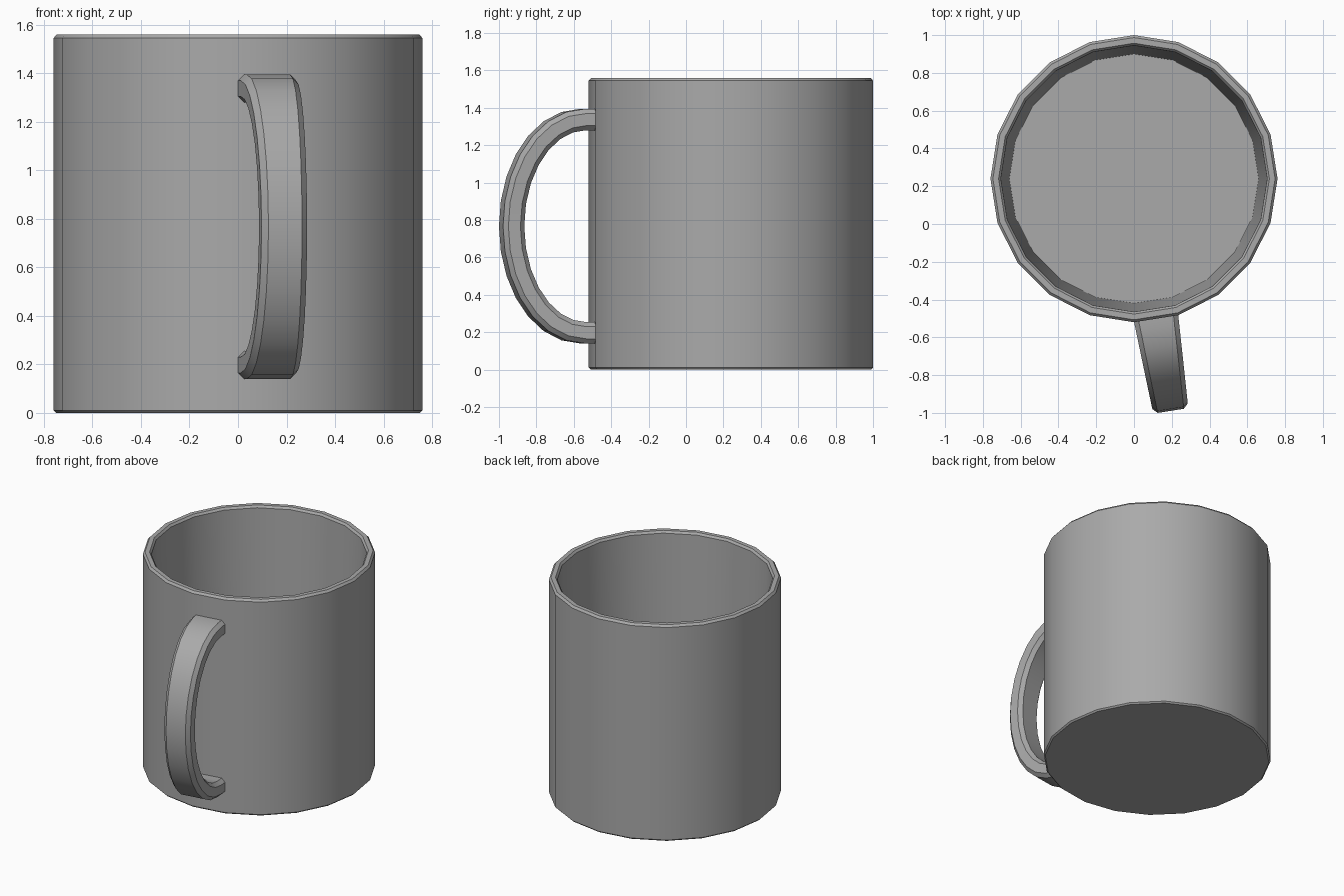
import bpy
import bmesh
import math

cube = bpy.data.objects.get("Cube")
if cube:
    bpy.data.objects.remove(cube, do_unlink=True)

SIDES = 20
CENTRE_Y = 0.24
HANDLE_TURN = math.radians(-81)   # handle sits on the middle of one facet

grey = bpy.data.materials.new("grey_ceramic")
grey.use_nodes = True
colour = (0.4, 0.4, 0.4, 1)
grey.diffuse_color = colour
grey.node_tree.nodes["Principled BSDF"].inputs["Base Color"].default_value = colour


def loft(name, rings, closed_caps=True):
    """Skin a list of equally long point rings, capping both ends."""
    bm = bmesh.new()
    loops = [[bm.verts.new(p) for p in ring] for ring in rings]
    for a, b in zip(loops, loops[1:]):
        n = len(a)
        for i in range(n):
            j = (i + 1) % n
            bm.faces.new((a[i], a[j], b[j], b[i]))
    bm.faces.new(list(reversed(loops[0])))
    bm.faces.new(loops[-1])
    bmesh.ops.recalc_face_normals(bm, faces=bm.faces)
    mesh = bpy.data.meshes.new(name)
    bm.to_mesh(mesh)
    bm.free()
    mesh.materials.append(grey)
    obj = bpy.data.objects.new(name, mesh)
    bpy.context.collection.objects.link(obj)
    bpy.ops.object.select_all(action='DESELECT')
    obj.select_set(True)
    bpy.context.view_layer.objects.active = obj
    bpy.ops.object.shade_smooth_by_angle(angle=math.radians(30))
    return obj


def circle(radius, z):
    angles = [math.tau * i / SIDES for i in range(SIDES)]
    return [(radius * math.cos(a), CENTRE_Y + radius * math.sin(a), z) for a in angles]


# Cup: outer wall, chamfered rim, tapered inside down to the floor
profile = [(0.75, 0), (0.76, 0.01), (0.76, 1.545), (0.747, 1.56),
           (0.717, 1.56), (0.705, 1.545), (0.66, 0.06)]
loft("cup", [circle(r, z) for r, z in profile])

# Handle: chamfered bar swept along a half ellipse, narrower at the outside
REACH, RISE, START, MID_Z = 0.387, 0.57, 0.80, 0.767
THICK, CHAMFER, STEPS = 0.0575, 0.025, 14
cos_t, sin_t = math.cos(HANDLE_TURN), math.sin(HANDLE_TURN)


def section(s, z, ns, nz):
    half = 0.119 - 0.024 * min(1, max(0, (s - 0.74) / 0.447))
    w, t = half - CHAMFER, THICK - CHAMFER
    corners = [(half, -t), (half, t), (w, THICK), (-w, THICK),
               (-half, t), (-half, -t), (-w, -THICK), (w, -THICK)]
    ring = []
    for across, out in corners:
        d = s + ns * out
        ring.append((d * cos_t - across * sin_t,
                     CENTRE_Y + d * sin_t + across * cos_t,
                     z + nz * out))
    return ring


rings = [section(0.74, MID_Z + RISE, 0, 1)]
for i in range(STEPS + 1):
    a = math.pi / 2 - math.pi * i / STEPS
    ns, nz = math.cos(a) / REACH, math.sin(a) / RISE
    size = math.hypot(ns, nz)
    rings.append(section(START + REACH * math.cos(a), MID_Z + RISE * math.sin(a),
                         ns / size, nz / size))
rings.append(section(0.74, MID_Z - RISE, 0, -1))
loft("handle", rings)
